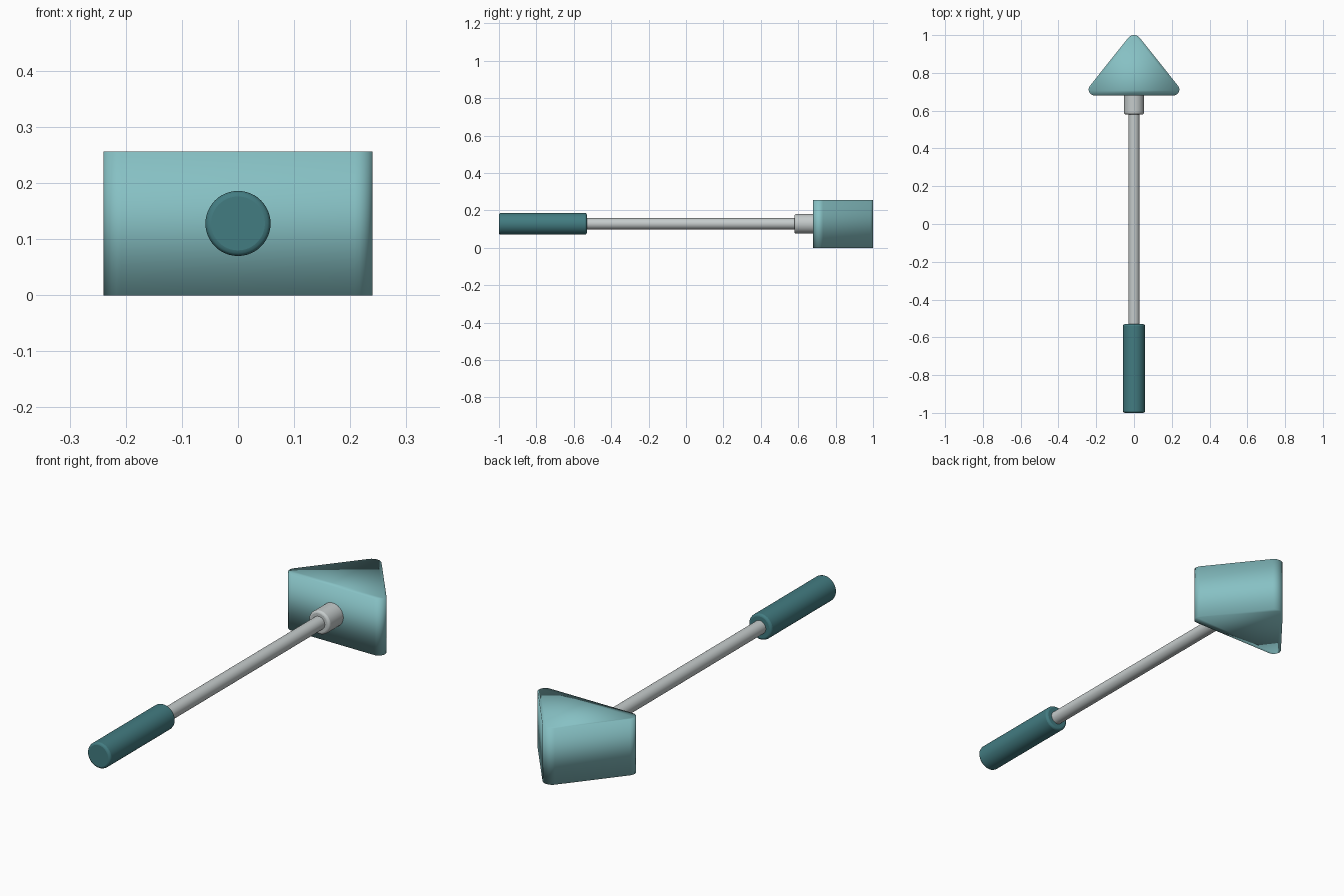
import bpy, bmesh, math
from mathutils import Vector

if "Cube" in bpy.data.objects:
    bpy.data.objects.remove(bpy.data.objects["Cube"])

AXIS_Z = 0.128


def material(name, rgb):
    m = bpy.data.materials.new(name)
    m.diffuse_color = (*rgb, 1)
    m.use_nodes = True
    m.node_tree.nodes["Principled BSDF"].inputs["Base Color"].default_value = m.diffuse_color
    return m


head_teal = material("light_teal", (0.24, 0.53, 0.55))
grip_teal = material("dark_teal", (0.055, 0.20, 0.22))
metal = material("pale_grey", (0.56, 0.60, 0.60))


def rod(name, radius, y0, y1, mat, bevel=0.0):
    """Cylinder lying along y with optionally rounded rims."""
    bpy.ops.mesh.primitive_cylinder_add(
        vertices=48, radius=radius, depth=y1 - y0,
        location=(0, (y0 + y1) / 2, AXIS_Z), rotation=(math.pi / 2, 0, 0))
    ob = bpy.context.object
    ob.name = name
    ob.data.materials.append(mat)
    if bevel:
        mod = ob.modifiers.new("rounded_rims", 'BEVEL')
        mod.width = bevel
        mod.segments = 3
        mod.limit_method = 'ANGLE'
        mod.angle_limit = math.radians(40)
    bpy.ops.object.shade_smooth_by_angle(angle=math.radians(35))
    return ob


# Handle parts
rod("grip", 0.058, -1.0, -0.53, grip_teal, 0.01)
rod("shaft", 0.03, -0.54, 0.62, metal)
rod("collar", 0.053, 0.58, 0.69, metal, 0.01)

# Head: rounded triangle extruded upward
side = math.atan2(0.208, 0.248)
corners = [  # centre, radius, arc start, arc end
    ((0.208, 0.712), 0.032, -math.pi / 2, math.pi / 2 - side + 0.08),
    ((0.0, 0.96), 0.04, math.pi / 2 - side - 0.2, math.pi / 2 + side + 0.2),
    ((-0.208, 0.712), 0.032, math.pi / 2 + side - 0.08, math.pi * 1.5),
]
# arcs meet the sloping sides at the normal direction of each side
slope = math.atan2(0.208, 0.248)
corners = [
    (corners[0][0], 0.032, -math.pi / 2, slope),
    (corners[1][0], 0.04, slope, math.pi - slope),
    (corners[2][0], 0.032, math.pi - slope, math.pi * 1.5),
]
outline = []
for (cx, cy), r, a0, a1 in corners:
    for i in range(9):
        a = a0 + (a1 - a0) * i / 8
        outline.append((cx + r * math.cos(a), cy + r * math.sin(a)))

bm = bmesh.new()
base = bm.faces.new([bm.verts.new((x, y, 0)) for x, y in outline])
top = bmesh.ops.extrude_face_region(bm, geom=[base], use_keep_orig=True)
bmesh.ops.translate(bm, vec=Vector((0, 0, 0.256)),
                    verts=[g for g in top["geom"] if isinstance(g, bmesh.types.BMVert)])
bmesh.ops.recalc_face_normals(bm, faces=bm.faces)
for f in bm.faces:
    f.smooth = True
mesh = bpy.data.meshes.new("head")
bm.to_mesh(mesh)
bm.free()
mesh.materials.append(head_teal)
bpy.context.collection.objects.link(bpy.data.objects.new("head", mesh))
